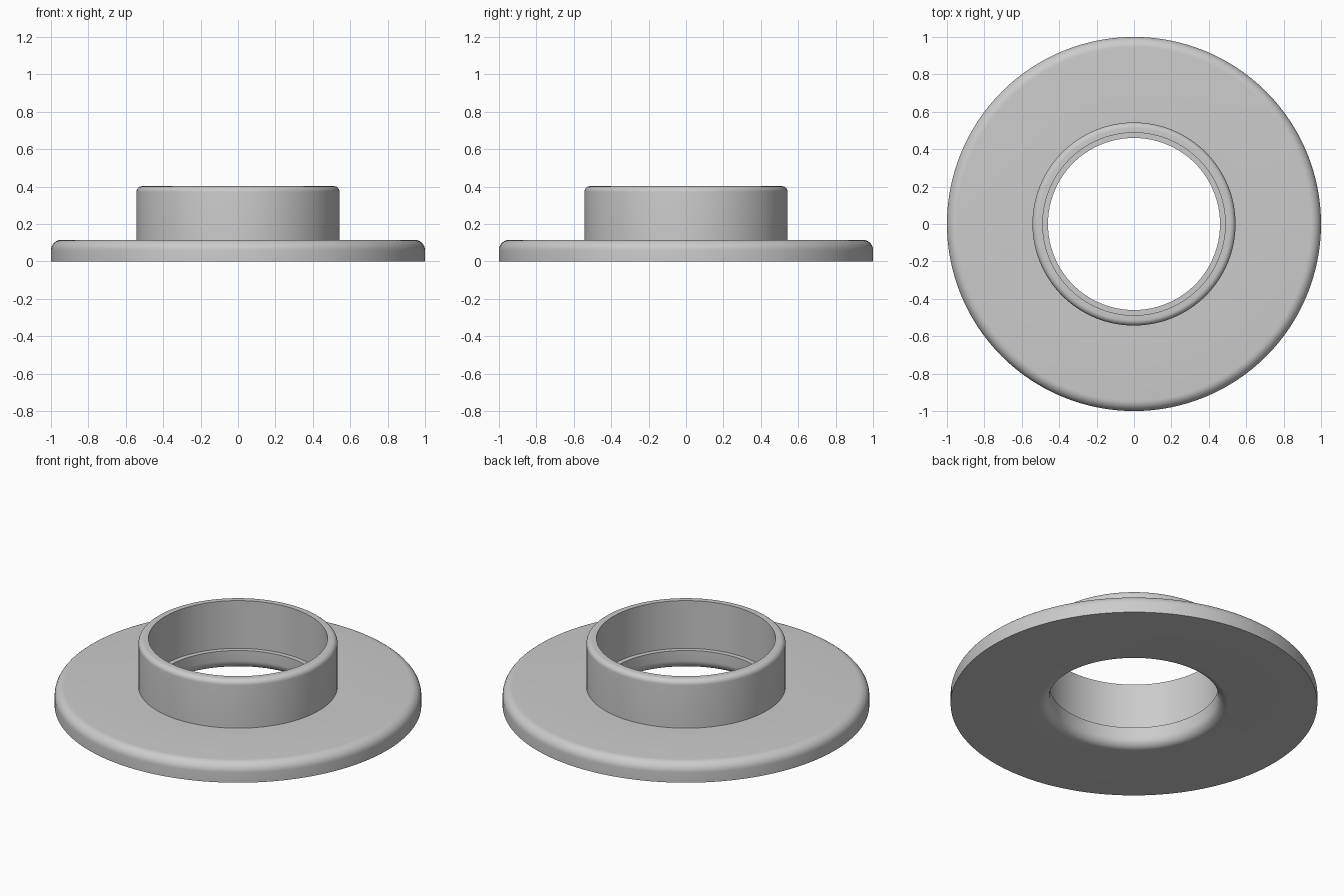
import bpy, bmesh, math

cube = bpy.data.objects.get("Cube")
if cube:
    bpy.data.objects.remove(cube, do_unlink=True)

SEGMENTS = 128
FLANGE_R, FLANGE_H = 1.0, 0.115
COLLAR_R, COLLAR_H = 0.543, 0.402
BORE_R, SOCKET_R = 0.46, 0.488
EDGE, LIP = 0.055, 0.03


def fillet(cx, cz, radius, start, end, steps=8):
    """Points of a rounded corner in the (radius, height) plane."""
    angles = [math.radians(start + (end - start) * i / steps) for i in range(steps + 1)]
    return [(cx + radius * math.cos(a), cz + radius * math.sin(a)) for a in angles]


# Closed cross-section, running from the outer base round to the bore
profile = [(FLANGE_R, 0)]
profile += fillet(FLANGE_R - EDGE, FLANGE_H - EDGE, EDGE, 0, 90)
profile += [(COLLAR_R, FLANGE_H)]
profile += fillet(COLLAR_R - LIP, COLLAR_H - LIP, LIP, 0, 90)
profile += [(SOCKET_R, COLLAR_H), (SOCKET_R, FLANGE_H), (BORE_R, FLANGE_H)]
profile += fillet(BORE_R + EDGE, EDGE, EDGE, 180, 270)

# Revolve the section about z
bm = bmesh.new()
verts = [bm.verts.new((r, 0, z)) for r, z in profile]
edges = [bm.edges.new((v, verts[i - 1])) for i, v in enumerate(verts)]
bmesh.ops.spin(bm, geom=verts + edges, cent=(0, 0, 0), axis=(0, 0, 1),
               angle=math.tau, steps=SEGMENTS, use_merge=True)
bmesh.ops.remove_doubles(bm, verts=bm.verts[:], dist=1e-5)
bmesh.ops.recalc_face_normals(bm, faces=bm.faces[:])
mesh = bpy.data.meshes.new("flanged_collar")
bm.to_mesh(mesh)
bm.free()

# Plain grey finish
grey = bpy.data.materials.new("light grey")
grey.use_nodes = True
colour = (0.6, 0.6, 0.6, 1)
grey.diffuse_color = colour
grey.node_tree.nodes["Principled BSDF"].inputs["Base Color"].default_value = colour
mesh.materials.append(grey)

collar = bpy.data.objects.new("flanged_collar", mesh)
bpy.context.collection.objects.link(collar)
bpy.context.view_layer.objects.active = collar
collar.select_set(True)
bpy.ops.object.shade_smooth_by_angle(angle=math.radians(30))
